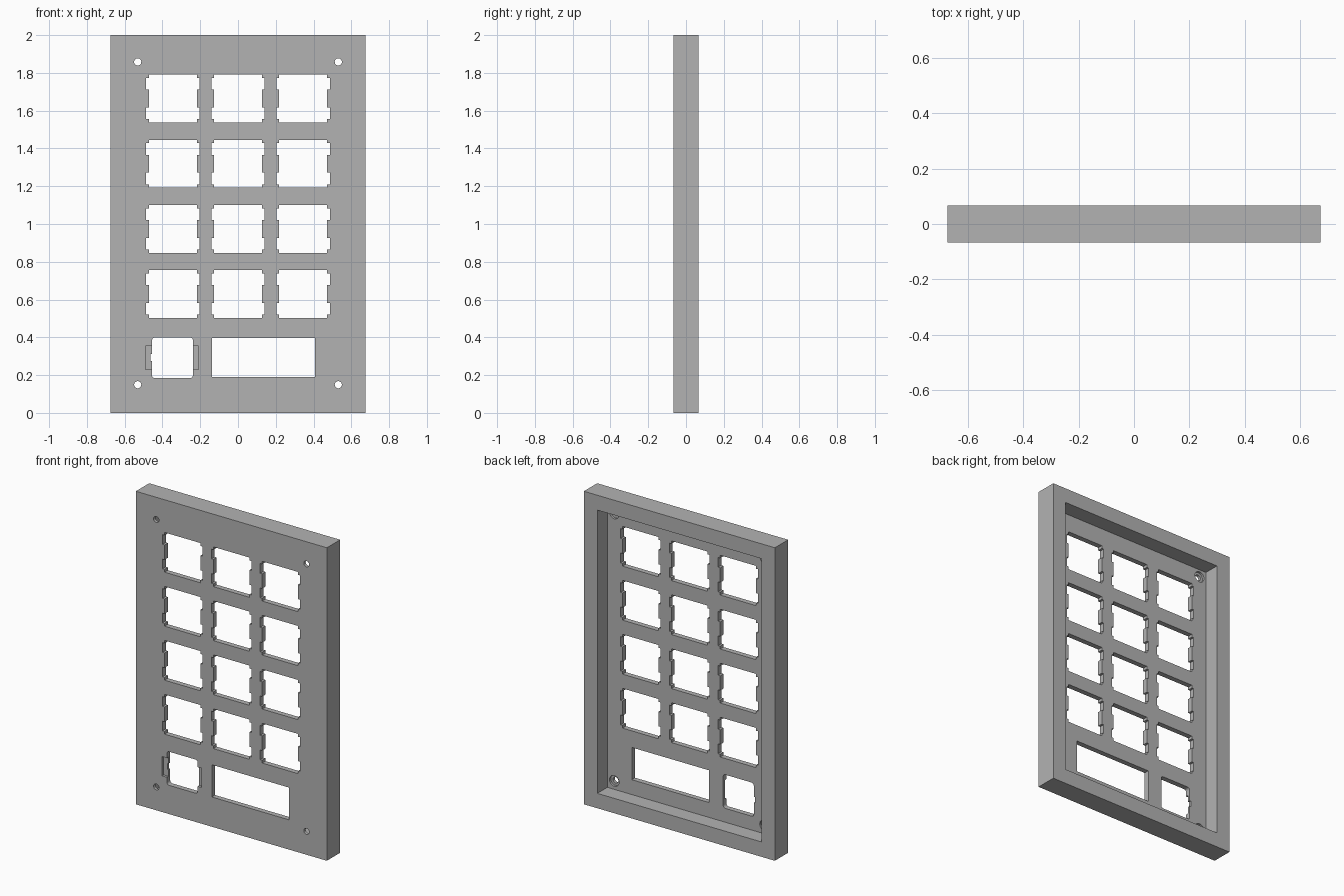
import bpy
import bmesh
from math import cos, sin, pi

cube = bpy.data.objects.get("Cube")
if cube:
    bpy.data.objects.remove(cube, do_unlink=True)

WIDTH, HEIGHT = 1.35, 2.0
FRONT, BACK = -0.067, 0.067
FLOOR = -0.034      # rear surface of the thin front panel
WALL = 0.095        # rim thickness
PITCH = 0.345       # key spacing
KEY_Z = 0.629       # lowest full key row

grey = bpy.data.materials.new("plain grey")
grey.use_nodes = True
colour = (0.45, 0.45, 0.45, 1)
grey.diffuse_color = colour
grey.node_tree.nodes["Principled BSDF"].inputs["Base Color"].default_value = colour


def box(x0, x1, z0, z1):
    return [(x0, z0), (x1, z0), (x1, z1), (x0, z1)]


def circle(cx, cz, r, n=24):
    return [(cx + r * cos(2 * pi * i / n), cz + r * sin(2 * pi * i / n)) for i in range(n)]


def rounded_box(cx, cz, w, h, r, n=5):
    points = []
    for k, (sx, sz) in enumerate([(1, 1), (-1, 1), (-1, -1), (1, -1)]):
        for i in range(n + 1):
            a = (k + i / n) * pi / 2
            points.append((cx + sx * (w / 2 - r) + r * cos(a),
                           cz + sz * (h / 2 - r) + r * sin(a)))
    return points


def key_outline(cx, cz):
    # Square opening with clip notches, mirrored from one quarter
    half, clip, low, high = 0.127, 0.1415, 0.047, 0.109
    quarter = [(half, low), (clip, low), (clip, high), (half, high), (half, half)]
    top = quarter + [(-x, z) for x, z in reversed(quarter)]
    return [(cx + x, cz + z) for x, z in top + [(-x, -z) for x, z in top]]


def prisms(name, parts):
    # Each part is an outline in the front plane with a depth range
    bm = bmesh.new()
    for outline, y0, y1 in parts:
        face = bm.faces.new([bm.verts.new((x, y0, z)) for x, z in outline])
        grown = bmesh.ops.extrude_face_region(bm, geom=[face])["geom"]
        verts = [v for v in grown if isinstance(v, bmesh.types.BMVert)]
        bmesh.ops.translate(bm, verts=verts, vec=(0, y1 - y0, 0))
    bmesh.ops.recalc_face_normals(bm, faces=bm.faces[:])
    mesh = bpy.data.meshes.new(name)
    bm.to_mesh(mesh)
    bm.free()
    mesh.materials.append(grey)
    obj = bpy.data.objects.new(name, mesh)
    bpy.context.collection.objects.link(obj)
    return obj


# Solid case block
case = prisms("keypad_case", [(box(-WIDTH / 2, WIDTH / 2, 0, HEIGHT), FRONT, BACK)])

# Hollow rear
cavity = prisms("cavity_cutter", [
    (box(-WIDTH / 2 + WALL, WIDTH / 2 - WALL, WALL, HEIGHT - WALL), FLOOR, 0.2)])

# Openings through the panel: keys, small socket, display slot, screw holes
screws = [(x, z) for x in (-0.531, 0.531) for z in (0.149, 1.858)]
outlines = [key_outline(c * PITCH, KEY_Z + r * PITCH) for c in (-1, 0, 1) for r in range(4)]
outlines += [rounded_box(-0.347, 0.291, 0.217, 0.215, 0.016),
             box(-0.138, 0.407, 0.19, 0.396)]
outlines += [circle(x, z, 0.019) for x, z in screws]
openings = prisms("opening_cutter", [(o, -0.2, 0.2) for o in outlines])

# Shallow front ledge around the socket and counterbores behind the screws
recesses = prisms("recess_cutter",
                  [(box(-0.491, -0.21, 0.231, 0.354), -0.2, FRONT + 0.016)]
                  + [(circle(x, z, 0.034), FLOOR - 0.014, 0.04) for x, z in screws])

# Small notch beside the socket
notch = prisms("notch_cutter", [(box(-0.464, -0.40, 0.274, 0.312), -0.2, 0.2)])

# Cut everything and keep the finished mesh
cutters = [cavity, openings, recesses, notch]
for cutter in cutters:
    cutter.hide_render = True
    mod = case.modifiers.new(cutter.name, 'BOOLEAN')
    mod.operation = 'DIFFERENCE'
    mod.solver = 'EXACT'
    mod.object = cutter
bpy.context.view_layer.update()
finished = bpy.data.meshes.new_from_object(
    case.evaluated_get(bpy.context.evaluated_depsgraph_get()))
case.modifiers.clear()
case.data = finished
for cutter in cutters:
    bpy.data.objects.remove(cutter, do_unlink=True)

# Smooth the round holes, keep the edges crisp
bpy.ops.object.select_all(action='DESELECT')
case.select_set(True)
bpy.context.view_layer.objects.active = case
bpy.ops.object.shade_smooth_by_angle(angle=pi / 6)
